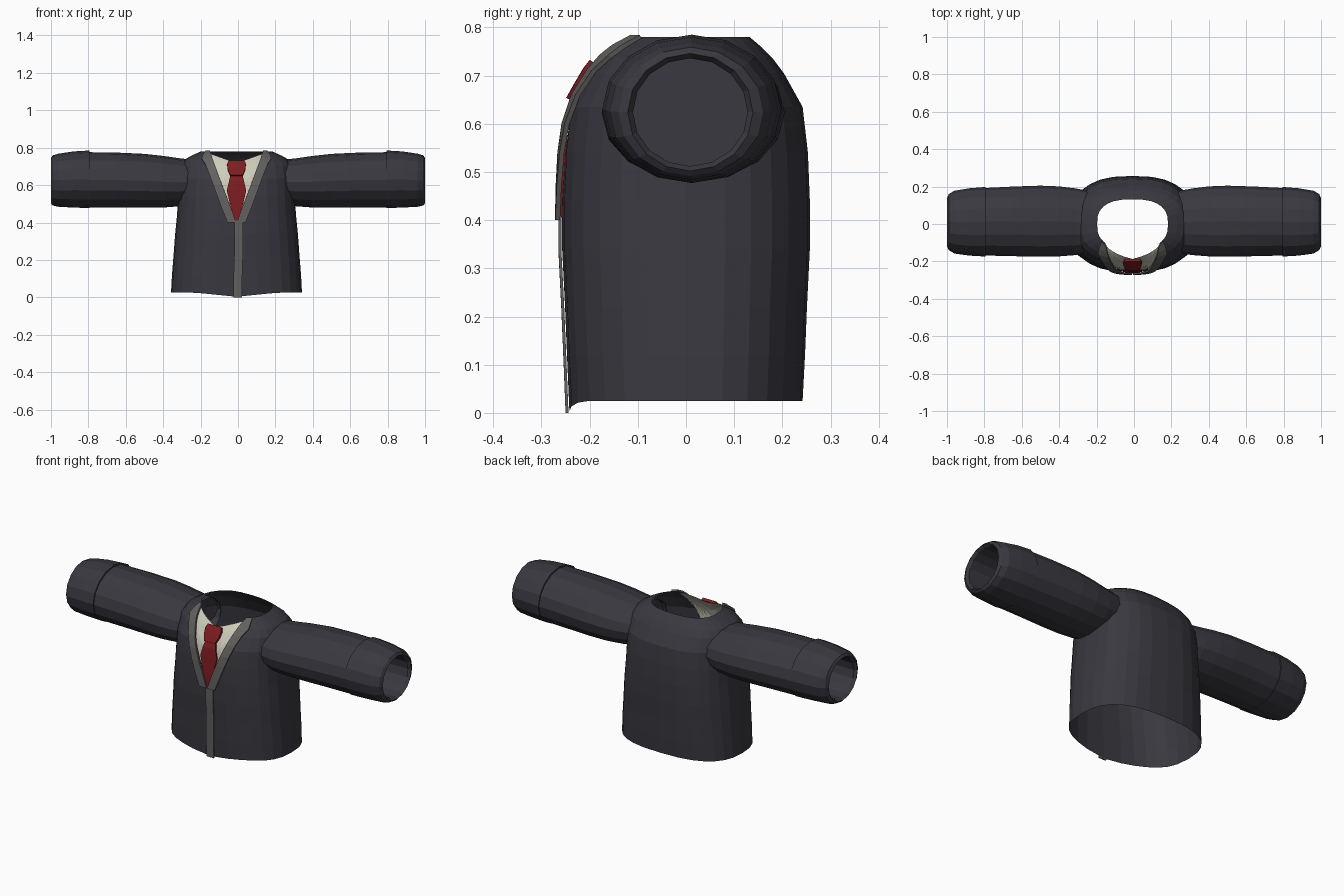
import bpy, bmesh, math
from mathutils import Vector

if "Cube" in bpy.data.objects:
    bpy.data.objects.remove(bpy.data.objects["Cube"])

SHIFT = -0.008          # the body sits slightly off centre
N = 2.6                 # squareness of the body section
# body profile: z, half width, half depth
BODY = [(0.025, 0.35, 0.242), (0.12, 0.345, 0.247), (0.22, 0.337, 0.251), (0.34, 0.328, 0.257),
        (0.44, 0.318, 0.257), (0.54, 0.312, 0.253), (0.635, 0.308, 0.242), (0.705, 0.298, 0.203),
        (0.738, 0.275, 0.178), (0.758, 0.24, 0.158), (0.78, 0.19, 0.132)]


def material(name, r, g, b):
    m = bpy.data.materials.new(name)
    m.diffuse_color = (*[(c / 255) ** 2.2 for c in (r, g, b)], 1)
    m.use_nodes = True
    m.node_tree.nodes["Principled BSDF"].inputs["Base Color"].default_value = m.diffuse_color
    return m


JACKET = material("charcoal cloth", 60, 59, 66)
LAPEL = material("grey trim", 98, 97, 95)
SHIRT = material("cream cloth", 205, 204, 186)
TIE = material("dark red cloth", 124, 34, 37)


def add(name, bm, mat, thick=0):
    me = bpy.data.meshes.new(name)
    bm.to_mesh(me)
    bm.free()
    ob = bpy.data.objects.new(name, me)
    bpy.context.collection.objects.link(ob)
    me.materials.append(mat)
    if thick:
        mod = ob.modifiers.new("thickness", 'SOLIDIFY')
        mod.thickness = thick
        mod.offset = 0
    return ob


def skin(bm, rows, closed):
    """Join rows of points with quads."""
    vs = [[bm.verts.new(p) for p in r] for r in rows]
    n = len(rows[0])
    for a, b in zip(vs, vs[1:]):
        for i in range(n if closed else n - 1):
            j = (i + 1) % n
            bm.faces.new((a[i], a[j], b[j], b[i]))
    return vs


def spow(v, p):
    return math.copysign(abs(v) ** p, v)


def front_y(x, z):
    """Depth of the body's front surface."""
    z = min(max(z, BODY[0][0]), BODY[-1][0])
    for (z0, a0, b0), (z1, a1, b1) in zip(BODY, BODY[1:]):
        if z <= z1:
            t = (z - z0) / (z1 - z0)
            a, b = a0 + t * (a1 - a0), b0 + t * (b1 - b0)
            return -b * max(0, 1 - min(1, abs(x) / a) ** N) ** (1 / N)


def plate(name, rows, lift, mat, thick=0):
    """Panel lying on the front; rows hold (x, z) points, top row last."""
    bm = bmesh.new()
    skin(bm, [[(x + SHIFT, front_y(x, z) - lift, z) for x, z in r] for r in rows], False)
    bmesh.ops.recalc_face_normals(bm, faces=bm.faces)
    return add(name, bm, mat, thick)


def spans(profile, cols=4):
    """Rows of points from (z, left x, right x) entries."""
    return [[(l + (r - l) * i / cols, z) for i in range(cols + 1)] for z, l, r in profile]


# jacket body: open lofted shell with a dipped front hem
SEG = 28
rows = []
for k, (z, a, b) in enumerate(BODY):
    ring = []
    for i in range(SEG):
        t = 2 * math.pi * i / SEG
        x, y = a * spow(math.cos(t), 2 / N), b * spow(math.sin(t), 2 / N)
        dip = 0.022 * max(0, 1 - abs(x) / 0.22) if k == 0 and y < 0 else 0
        ring.append((x, y, z - dip))
    rows.append(ring)
bm = bmesh.new()
skin(bm, rows, True)
# V opening
SLOPE = 2.6
for s in (-1, 1):
    geo = [f for f in bm.faces if f.calc_center_median().y < 0]
    geo += list({e for f in geo for e in f.edges}) + list({v for f in geo for v in f.verts})
    bmesh.ops.bisect_plane(bm, geom=geo, plane_co=(0, 0, 0.4), plane_no=Vector((SLOPE * s, 0, -1)))
hole = []
for f in bm.faces:
    c = f.calc_center_median()
    if c.y < 0 and c.z > 0.4 + SLOPE * abs(c.x):
        hole.append(f)
bmesh.ops.delete(bm, geom=hole, context='FACES')
bmesh.ops.translate(bm, vec=(SHIFT, 0, 0), verts=bm.verts)
add("jacket_body", bm, JACKET)

# shirt front inside the V, with a dipped collar line
rows = []
for k in range(7):
    row = []
    for i in range(15):
        x = -0.147 + 0.294 * i / 14
        lo, hi = 0.37 + SLOPE * abs(x), 0.718 + 0.36 * abs(x)
        row.append((x, lo + (max(hi, lo) - lo) * k / 6))
    rows.append(row)
plate("shirt_front", rows, -0.006, SHIRT)

# tie blade and knot
blade = [(0.405, 0.004), (0.48, 0.03), (0.57, 0.052), (0.62, 0.04), (0.665, 0.03)]
knot = [(0.65, 0.032), (0.68, 0.046), (0.71, 0.05), (0.728, 0.042)]
plate("tie_blade", spans([(z, -w, w) for z, w in blade]), 0.002, TIE, 0.008)
plate("tie_knot", spans([(z, -w, w) for z, w in knot]), 0.008, TIE, 0.016)

# lapels and centre strip
lapel = [(0.4, 0.002, 0.048), (0.47, 0.026, 0.076), (0.54, 0.053, 0.102), (0.6, 0.076, 0.124),
         (0.66, 0.098, 0.146), (0.71, 0.117, 0.166), (0.74, 0.128, 0.185), (0.76, 0.134, 0.178),
         (0.78, 0.142, 0.165)]
for s, side in ((-1, "left"), (1, "right")):
    plate(side + "_lapel", spans([(z, s * i, s * o) for z, i, o in lapel]), 0.01, LAPEL, 0.01)
plate("front_strip", spans([(z, -0.012, 0.034) if z > 0.1 else (z, -0.016, 0.03)
                            for z in (0.0, 0.1, 0.22, 0.34, 0.41)], 2), 0.005, LAPEL, 0.006)


# sleeves and cuffs: x, centre y, centre z, y radius, z radius
def tube(name, stations, s, sides=16, cap=False):
    rows = []
    for x, cy, cz, ry, rz in stations:
        rows.append([(s * x, cy + ry * math.cos(2 * math.pi * i / sides),
                      cz + rz * math.sin(2 * math.pi * i / sides)) for i in range(sides)])
    bm = bmesh.new()
    vs = skin(bm, rows, True)
    if cap:
        bm.faces.new(vs[-1])
    bmesh.ops.recalc_face_normals(bm, faces=bm.faces)
    add(name, bm, JACKET)


sleeve = [(0.23, 0.01, 0.62, 0.165, 0.115), (0.31, 0.012, 0.615, 0.178, 0.128),
          (0.4, 0.014, 0.618, 0.187, 0.138), (0.5, 0.015, 0.623, 0.19, 0.144),
          (0.65, 0.014, 0.627, 0.186, 0.147), (0.81, 0.012, 0.628, 0.18, 0.148)]
cuff = [(0.795, 0.012, 0.63, 0.176, 0.146), (0.795, 0.012, 0.631, 0.186, 0.154),
        (0.88, 0.011, 0.63, 0.18, 0.15), (0.96, 0.01, 0.626, 0.168, 0.142),
        (0.99, 0.01, 0.625, 0.15, 0.134), (1.0, 0.009, 0.624, 0.13, 0.122),
        (0.985, 0.009, 0.624, 0.119, 0.112), (0.8, 0.009, 0.624, 0.119, 0.112)]
for s, side in ((-1, "left"), (1, "right")):
    tube(side + "_sleeve", sleeve, s)
    tube(side + "_cuff", cuff, s, cap=True)
